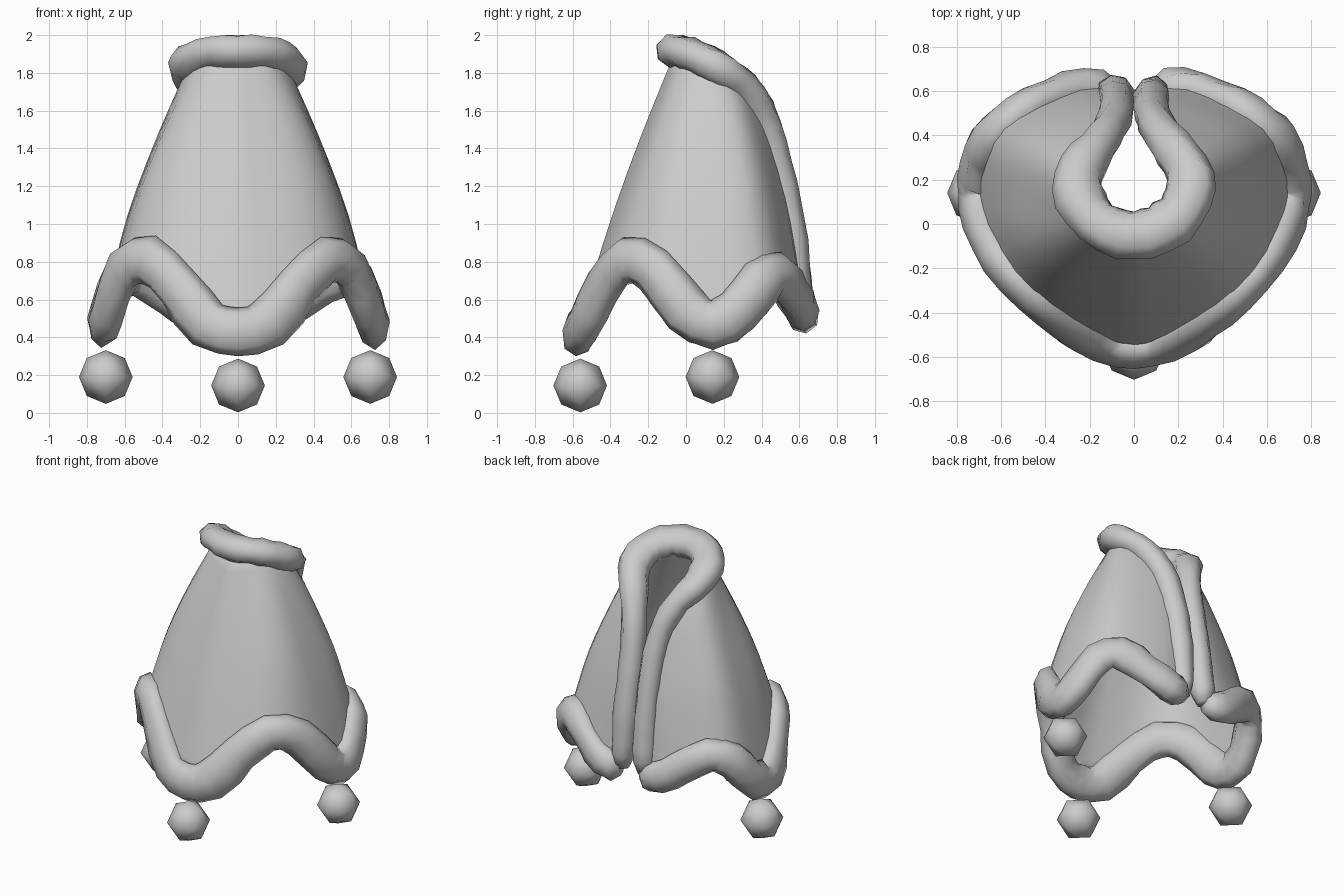
import bpy, bmesh, math, random
from mathutils import Vector

random.seed(4)
cube = bpy.data.objects.get("Cube")
if cube:
    bpy.data.objects.remove(cube)

mat = bpy.data.materials.new("pale grey cloth")
mat.use_nodes = True
GREY = (0.6, 0.6, 0.6, 1)
mat.diffuse_color = GREY
mat.node_tree.nodes["Principled BSDF"].inputs["Base Color"].default_value = GREY

# Left-half guide paths: hem from front to back corner, collar, back slit
HEM = [(0, -.57, .43), (.16, -.54, .47), (.32, -.44, .67), (.47, -.32, .81),
       (.6, -.17, .76), (.69, 0, .54), (.71, .14, .47), (.7, .27, .54),
       (.64, .4, .69), (.53, .49, .73), (.37, .57, .63), (.22, .62, .54), (.09, .6, .53)]
COLLAR = [(0, -.05, 1.91), (.14, -.01, 1.905), (.24, .1, 1.86), (.25, .22, 1.79), (.18, .33, 1.69)]
SLIT = [(.18, .33, 1.69), (.11, .43, 1.5), (.08, .5, 1.25), (.078, .55, 1),
        (.08, .58, .75), (.09, .6, .53)]


def sample(points, t):
    """Smooth curve through the points, t from 0 to 1."""
    p = [Vector(q) for q in points]
    p = [2 * p[0] - p[1]] + p + [2 * p[-1] - p[-2]]
    f = min(max(t, 0), 1) * (len(p) - 3)
    i = min(int(f), len(p) - 4)
    f -= i
    a, b, c, d = p[i:i + 4]
    return .5 * (2 * b + (c - a) * f + (2 * a - 5 * b + 4 * c - d) * f**2
                 + (3 * b - a - 3 * c + d) * f**3)


def mirrored(points):
    """Extend a half path across the centre plane."""
    return [(-x, y, z) for x, y, z in reversed(points[1:])] + list(points)


def finish(bm, name):
    bmesh.ops.recalc_face_normals(bm, faces=bm.faces)
    mesh = bpy.data.meshes.new(name)
    bm.to_mesh(mesh)
    bm.free()
    mesh.materials.append(mat)
    mesh.shade_smooth()
    obj = bpy.data.objects.new(name, mesh)
    bpy.context.collection.objects.link(obj)
    return obj


def trim(name, points, steps, size, sides=8):
    """Soft padded tube; size(t) gives its half width and half thickness."""
    bm = bmesh.new()
    rings = []
    for i in range(steps + 1):
        t = i / steps
        c = sample(points, t)
        tan = (sample(points, t + .01) - sample(points, t - .01)).normalized()
        out = Vector((c.x, c.y - .2, .08))
        out = (out - tan * out.dot(tan)).normalized()
        across = tan.cross(out)
        wide, thick = size(t)
        end = .6 if i in (0, steps) else random.uniform(.95, 1.08)
        ring = []
        for k in range(sides):
            a = math.tau * k / sides
            lump = end * random.uniform(.95, 1.05)
            ring.append(bm.verts.new(c + lump * (across * wide * math.cos(a) + out * thick * math.sin(a))))
        rings.append(ring)
    for r, s in zip(rings, rings[1:]):
        for k in range(sides):
            n = (k + 1) % sides
            bm.faces.new((r[k], r[n], s[n], s[k]))
    bm.faces.new(rings[0])
    bm.faces.new(rings[-1])
    return finish(bm, name)


# Cape body: a patch blended between collar, hem, front line and slit, then mirrored
bm = bmesh.new()
COLS, ROWS = 20, 10
top0, top1, hem0, hem1 = (Vector(p) for p in (COLLAR[0], COLLAR[-1], HEM[0], HEM[-1]))
grid = []
for j in range(ROWS + 1):
    v = j / ROWS
    row = []
    for i in range(COLS + 1):
        u = i / COLS
        front = top0.lerp(hem0, v) + Vector((0, -.03, 0)) * math.sin(math.pi * v)
        p = sample(COLLAR, u).lerp(sample(HEM, u), v) + front.lerp(sample(SLIT, v), u)
        p -= top0.lerp(top1, u).lerp(hem0.lerp(hem1, u), v)
        p.x += .085 * math.sin(math.pi * v) * math.sin(math.pi * u)
        row.append(bm.verts.new(p))
    grid.append(row)
for a, b in zip(grid, grid[1:]):
    for i in range(COLS):
        bm.faces.new((a[i], a[i + 1], b[i + 1], b[i]))
body = finish(bm, "cape_body")
mirror = body.modifiers.new("Mirror", "MIRROR")
mirror.use_clip = True
solid = body.modifiers.new("Thickness", "SOLIDIFY")
solid.thickness = .015
solid.offset = 0


# Padded trims along the neck opening and the hem
def neck_size(t):
    fade = min(max((abs(t - .5) * 2 - .3) / .25, 0), 1)
    return .09 - .01 * fade, .115 - .035 * fade


trim("neck_trim", mirrored(COLLAR + SLIT[1:]), 44, neck_size)
trim("hem_trim", mirrored(HEM), 48, lambda t: (.13 - .03 * abs(2 * t - 1) ** 3, .085))


# Pompoms hanging from the three hem points
def pompom(name, centre, radius=.142):
    bm = bmesh.new()
    bmesh.ops.create_uvsphere(bm, u_segments=4, v_segments=2, radius=1)
    bmesh.ops.subdivide_edges(bm, edges=bm.edges, cuts=1, use_grid_fill=True)
    for v in bm.verts:
        v.co = v.co.normalized() * radius + Vector(centre)
    finish(bm, name)


pompom("front_pompom", (0, -.56, .145))
for side, s in (("left", 1), ("right", -1)):
    pompom(side + "_pompom", (s * .7, .14, .19))
